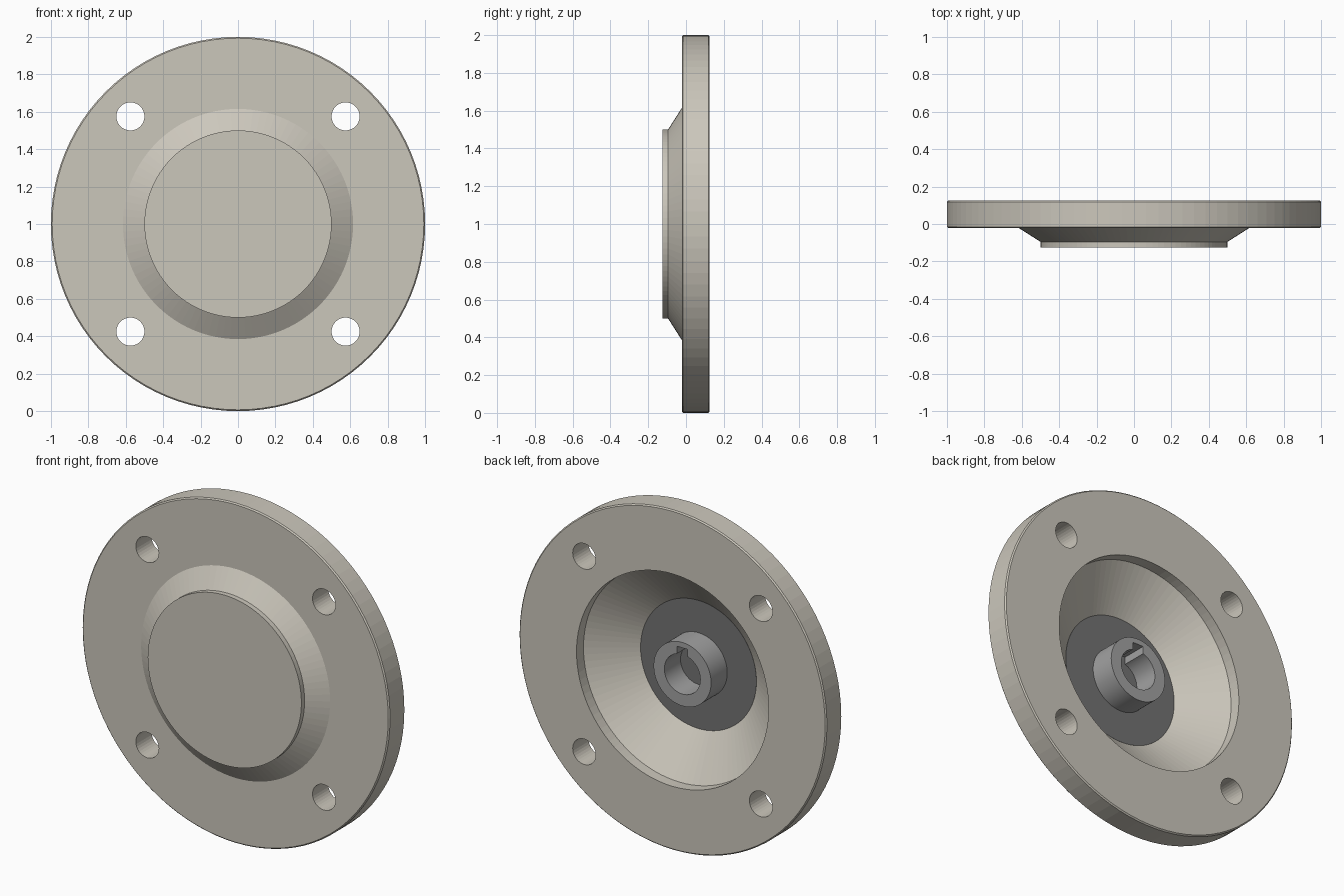
import bpy, bmesh
from math import pi, cos, sin, radians
from mathutils import Matrix

if "Cube" in bpy.data.objects:
    bpy.data.objects.remove(bpy.data.objects["Cube"])

SEG = 96
CENTRE_Z = 1.0


def material(name, rgb):
    m = bpy.data.materials.new(name)
    m.diffuse_color = (*rgb, 1)
    m.use_nodes = True
    m.node_tree.nodes["Principled BSDF"].inputs["Base Color"].default_value = m.diffuse_color
    return m


def finish(name, bm, mat=None):
    bmesh.ops.recalc_face_normals(bm, faces=bm.faces)
    me = bpy.data.meshes.new(name)
    bm.to_mesh(me)
    bm.free()
    ob = bpy.data.objects.new(name, me)
    bpy.context.collection.objects.link(ob)
    if mat:
        me.materials.append(mat)
    return ob


def lathe(name, profile, mat=None):
    """Closed solid turned about the y axis; the profile is (radius, y), caps at both ends."""
    bm = bmesh.new()
    rings = [[bm.verts.new((r * cos(2 * pi * i / SEG), y, CENTRE_Z + r * sin(2 * pi * i / SEG)))
              for i in range(SEG)] for r, y in profile]
    for a, b in zip(rings, rings[1:]):
        for i in range(SEG):
            j = (i + 1) % SEG
            bm.faces.new((a[i], a[j], b[j], b[i]))
    bm.faces.new(rings[0])
    bm.faces.new(rings[-1])
    return finish(name, bm, mat)


def add_cylinder(bm, x, z, r, y0, y1, seg):
    mat = Matrix.Translation((x, (y0 + y1) / 2, z)) @ Matrix.Rotation(pi / 2, 4, 'X')
    bmesh.ops.create_cone(bm, cap_ends=True, segments=seg, radius1=r, radius2=r,
                          depth=y1 - y0, matrix=mat)


def cut(target, cutter):
    cutter.hide_render = True
    mod = target.modifiers.new("cut", 'BOOLEAN')
    mod.operation = 'DIFFERENCE'
    mod.solver = 'EXACT'
    mod.object = cutter
    bpy.context.view_layer.objects.active = target
    bpy.ops.object.modifier_apply(modifier=mod.name)
    bpy.data.objects.remove(cutter)


beige = material("beige", (0.60, 0.57, 0.50))
dark_grey = material("dark_grey", (0.17, 0.17, 0.17))
grey = material("grey", (0.36, 0.36, 0.36))

# dished flange: raised front disc, cone, rim with tiny chamfers, hollow back
flange = lathe("flange", [
    (0.50, -0.125), (0.50, -0.095), (0.615, -0.022),
    (0.993, -0.022), (1.0, -0.015), (1.0, 0.118), (0.993, 0.125),
    (0.625, 0.125), (0.625, 0.06), (0.375, -0.118)], beige)

# four bolt holes
bm = bmesh.new()
for sx in (-1, 1):
    for sz in (-1, 1):
        add_cylinder(bm, sx * 0.575, CENTRE_Z + sz * 0.575, 0.075, -0.3, 0.3, 32)
cut(flange, finish("bolt_hole_cutter", bm))

# dark plate on the floor of the recess
lathe("floor_plate", [(0.377, -0.122), (0.377, -0.116)], dark_grey)

# hub with bore and keyway at the top
hub = lathe("hub", [(0.187, -0.120), (0.187, 0.034)], grey)
bm = bmesh.new()
add_cylinder(bm, 0, CENTRE_Z, 0.117, -0.2, 0.2, 48)
cut(hub, finish("bore_cutter", bm))
bm = bmesh.new()
bmesh.ops.create_cube(bm, size=1, matrix=Matrix.Translation((0, 0, CENTRE_Z + 0.105))
                      @ Matrix.Diagonal((0.07, 0.4, 0.10, 1)))
cut(hub, finish("keyway_cutter", bm))

# smooth only the bore and hub walls
for ob in (hub,):
    bpy.ops.object.select_all(action='DESELECT')
    ob.select_set(True)
    bpy.context.view_layer.objects.active = ob
    bpy.ops.object.shade_smooth_by_angle(angle=radians(30))
